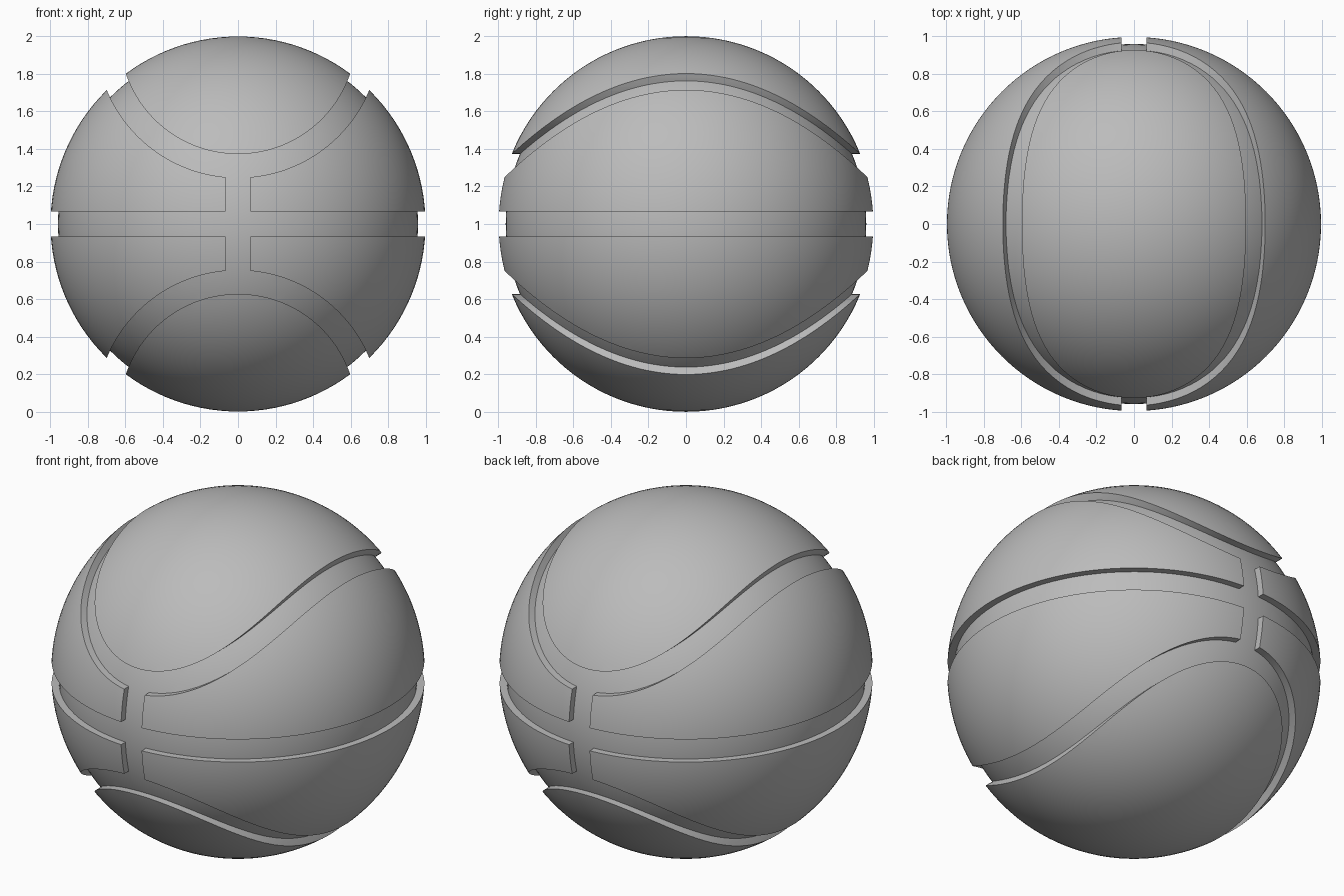
import bpy
import bmesh
from math import cos, sin, pi, radians

RADIUS, CORE = 1.0, 0.96        # cover and groove floor
GAP = 0.067                     # half width of the straight grooves
ARC_OFFSET, ARC_IN, ARC_OUT = 1.005, 0.632, 0.758
REACH = 1.3                     # half length of the cutters

if "Cube" in bpy.data.objects:
    bpy.data.objects.remove(bpy.data.objects["Cube"])

grey = bpy.data.materials.new("rubber_grey")
grey.use_nodes = True
grey.diffuse_color = (0.5, 0.5, 0.5, 1)
grey.node_tree.nodes["Principled BSDF"].inputs["Base Color"].default_value = grey.diffuse_color


def add_object(name, bm):
    bmesh.ops.recalc_face_normals(bm, faces=bm.faces)
    mesh = bpy.data.meshes.new(name)
    bm.to_mesh(mesh)
    bm.free()
    mesh.materials.append(grey)
    obj = bpy.data.objects.new(name, mesh)
    bpy.context.collection.objects.link(obj)
    return obj


def sphere(name, radius):
    bm = bmesh.new()
    bmesh.ops.create_uvsphere(bm, u_segments=128, v_segments=64, radius=radius)
    bmesh.ops.translate(bm, vec=(0, 0, RADIUS), verts=bm.verts)
    return add_object(name, bm)


def box(name, x, y, z):
    bm = bmesh.new()
    bmesh.ops.create_cube(bm, size=2)
    bmesh.ops.scale(bm, vec=(x, y, z), verts=bm.verts)
    bmesh.ops.translate(bm, vec=(0, 0, RADIUS), verts=bm.verts)
    return add_object(name, bm)


def tube(name, z, segments=160):
    """Thick-walled tube lying along y."""
    bm = bmesh.new()
    section = ((ARC_IN, -REACH), (ARC_OUT, -REACH), (ARC_OUT, REACH), (ARC_IN, REACH))
    rings = []
    for i in range(segments):
        a = 2 * pi * (i + 0.5) / segments
        rings.append([bm.verts.new((r * cos(a), y, z + r * sin(a))) for r, y in section])
    for i, ring in enumerate(rings):
        following = rings[(i + 1) % segments]
        for j in range(4):
            k = (j + 1) % 4
            bm.faces.new((ring[j], ring[k], following[k], following[j]))
    return add_object(name, bm)


def combine(target, other, operation):
    mod = target.modifiers.new(other.name, "BOOLEAN")
    mod.operation, mod.solver, mod.object = operation, "EXACT", other
    bpy.context.view_layer.objects.active = target
    bpy.ops.object.modifier_apply(modifier=mod.name)
    bpy.data.objects.remove(other)


# Cover split into panels by the grooves
ball = sphere("ball", RADIUS)
for cutter in (
    box("equator_groove", REACH, REACH, GAP),
    box("upright_groove", GAP, REACH, 0.3),
    tube("upper_curved_groove", RADIUS + ARC_OFFSET),
    tube("lower_curved_groove", RADIUS - ARC_OFFSET),
):
    combine(ball, cutter, "DIFFERENCE")

# Solid core that forms the groove floor
combine(ball, sphere("core", CORE), "UNION")

# Smooth sphere, crisp groove edges
bpy.ops.object.select_all(action="DESELECT")
ball.select_set(True)
bpy.context.view_layer.objects.active = ball
bpy.ops.object.shade_smooth_by_angle(angle=radians(30))
